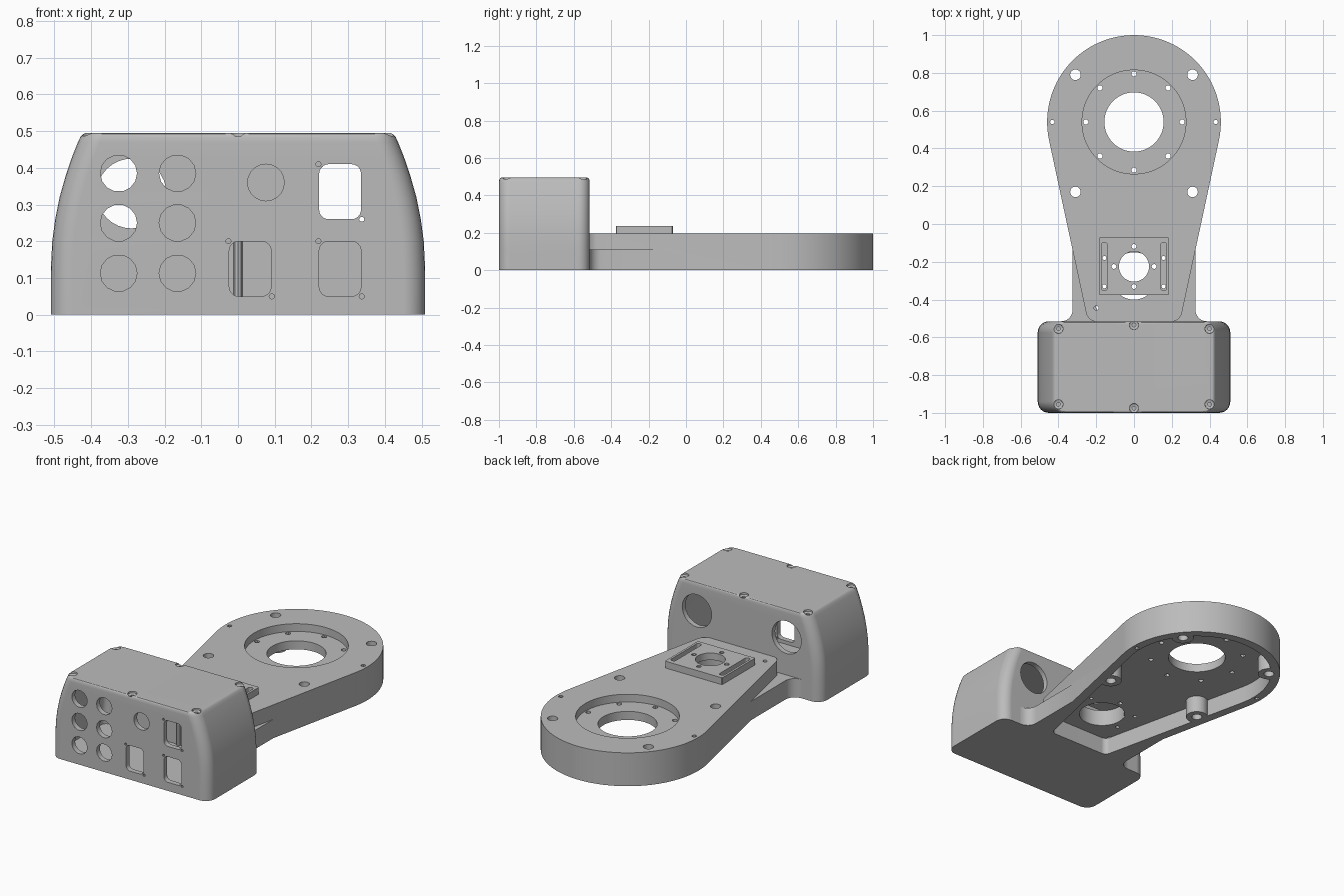
import bpy, bmesh
from math import sin, cos, radians

cube = bpy.data.objects.get("Cube")
if cube:
    bpy.data.objects.remove(cube, do_unlink=True)

grey = bpy.data.materials.new("plain_grey")
grey.use_nodes = True
COLOUR = (0.5, 0.5, 0.5, 1)
grey.diffuse_color = COLOUR
grey.node_tree.nodes["Principled BSDF"].inputs["Base Color"].default_value = COLOUR


# ---------- helpers ----------
def arc(cx, cy, r, a0, a1, n):
    return [(cx + r * cos(radians(a0 + (a1 - a0) * i / n)),
             cy + r * sin(radians(a0 + (a1 - a0) * i / n))) for i in range(n + 1)]


def circle(cx, cy, r, n=32):
    return arc(cx, cy, r, 0, 360, n)[:-1]


def rounded(cx, cy, hx, hy, r, n=6):
    pts = []
    for k, (sx, sy) in enumerate([(1, 1), (-1, 1), (-1, -1), (1, -1)]):
        pts += arc(cx + sx * (hx - r), cy + sy * (hy - r), r, 90 * k, 90 * k + 90, n)
    return pts


def mirror_outline(half):
    return half + [(-x, y) for x, y in reversed(half)]


def loft(name, rings):
    """Closed solid through rings of 3D points."""
    bm = bmesh.new()
    loops = [[bm.verts.new(p) for p in ring] for ring in rings]
    n = len(loops[0])
    for a, b in zip(loops, loops[1:]):
        for i in range(n):
            bm.faces.new((a[i], a[(i + 1) % n], b[(i + 1) % n], b[i]))
    bm.faces.new(loops[0])
    bm.faces.new(loops[-1])
    bmesh.ops.recalc_face_normals(bm, faces=bm.faces)
    mesh = bpy.data.meshes.new(name)
    bm.to_mesh(mesh)
    bm.free()
    ob = bpy.data.objects.new(name, mesh)
    bpy.context.collection.objects.link(ob)
    return ob


def prism(name, pts, a, b, axis="Z"):
    if axis == "Y":
        return loft(name, [[(u, t, v) for u, v in pts] for t in (a, b)])
    return loft(name, [[(u, v, t) for u, v in pts] for t in (a, b)])


def combine(target, other, operation="DIFFERENCE"):
    mod = target.modifiers.new("join", "BOOLEAN")
    mod.operation = operation
    mod.solver = "EXACT"
    mod.object = other
    bpy.context.view_layer.objects.active = target
    bpy.ops.object.modifier_apply(modifier=mod.name)
    bpy.data.objects.remove(other, do_unlink=True)


def cut(target, pts, a, b, axis="Z"):
    combine(target, prism("cutter", pts, a, b, axis))


def add(target, pts, a, b):
    combine(target, prism("addition", pts, a, b), "UNION")


# ---------- control box: rounded loft, hollow inside ----------
YC, HY, CORNER = -0.7575, 0.2425, 0.06
WIDTHS = [(0, 0.51), (0.12, 0.51), (0.2, 0.506), (0.26, 0.498), (0.32, 0.486),
          (0.38, 0.469), (0.43, 0.452), (0.47, 0.436)]


def box_ring(z, hx, inset=0.0):
    return [(x, y, z) for x, y in rounded(0, YC, hx - inset, HY - inset, CORNER - inset)]


outer = [box_ring(z, w) for z, w in WIDTHS]
outer += [box_ring(0.485, 0.431, 0.002), box_ring(0.492, 0.428, 0.006), box_ring(0.495, 0.427, 0.012)]
control_box = loft("control_box", outer)
WALL = 0.03
inner = [box_ring(max(z, WALL), w, WALL) for z, w in WIDTHS]
combine(control_box, loft("cavity", inner))

# post inside, under the middle screw
add(control_box, circle(0, -0.55, 0.012, 8), 0.02, 0.48)

# front panel openings
FRONT = (-1.1, -0.9)
for x in (-0.325, -0.165):
    for z in (0.385, 0.25, 0.113):
        cut(control_box, circle(x, z, 0.05, 14), *FRONT, "Y")
cut(control_box, circle(0.076, 0.36, 0.05, 20), *FRONT, "Y")
for x, z in [(0.278, 0.335), (0.278, 0.125), (0.033, 0.125)]:
    cut(control_box, rounded(x, z, 0.057, 0.075, 0.026), *FRONT, "Y")
    for s in (-1, 1):
        cut(control_box, circle(x + s * 0.059, z - s * 0.075, 0.007, 10), *FRONT, "Y")

# round openings in the back wall
for s in (-1, 1):
    cut(control_box, circle(s * 0.29, 0.33, 0.095), -0.6, -0.4, "Y")

# recessed lid screws, each with a small socket
screws = [(s * 0.4, y) for s in (-1, 1) for y in (-0.555, -0.955)] + [(0, -0.535), (0, -0.975)]
for x, y in screws:
    rings = [[(px, py, z) for px, py in circle(x, y, r, 16)]
             for z, r in ((0.481, 0.014), (0.486, 0.024), (0.51, 0.026))]
    combine(control_box, loft("countersink", rings))
    cut(control_box, circle(x, y, 0.01, 12), 0.472, 0.5)

# ---------- arm: teardrop plate with neck ----------
HUB = 0.54


def teardrop(r, foot_x, foot_y, foot_r):
    half = arc(0, HUB, r, 90, -12, 26)
    half += arc(foot_x, foot_y, foot_r, -12, -90, 6)
    return mirror_outline(half[1:]) + [(0, HUB + r)]


arm = prism("arm", teardrop(0.46, 0.195, -0.458, 0.06), 0, 0.195)
neck = [(0.325, -0.12)] + arc(0.385, -0.455, 0.06, 180, 270, 6) + [(0.385, -0.53)]
add(arm, mirror_outline(neck), 0, 0.11)

# hollow underside with mounting bosses
cut(arm, teardrop(0.41, 0.165, -0.44, 0.035), -0.1, 0.1)
bolts = [(s * 0.31, y) for s in (-1, 1) for y in (0.17, 0.79)]
for x, y in bolts:
    add(arm, circle(x, y, 0.06, 24), 0, 0.12)

# bearing seat and through holes
cut(arm, circle(0, HUB, 0.275, 64), 0.15, 0.3)
cut(arm, circle(0, HUB, 0.157, 48), -0.1, 0.3)
for x, y in bolts:
    cut(arm, circle(x, y, 0.028, 20), -0.1, 0.3)
for x, y in circle(0, HUB, 0.255, 8):
    cut(arm, circle(x, y, 0.014, 12), -0.1, 0.3)
for s in (-1, 1):
    cut(arm, circle(s * 0.432, HUB, 0.012, 12), -0.1, 0.3)
cut(arm, circle(0, -0.275, 0.125, 40), -0.1, 0.3)
cut(arm, circle(-0.2, -0.445, 0.012, 12), 0.1, 0.3)

# ---------- motor mount plate ----------
motor_plate = prism("motor_plate", rounded(0, -0.2225, 0.185, 0.1525, 0.004, 1), 0.194, 0.235)
cut(motor_plate, circle(0, -0.225, 0.08), 0.1, 0.3)
for x, y in circle(0, -0.225, 0.106, 4):
    for part in (motor_plate, arm):
        cut(part, circle(x, y, 0.013, 12), 0.05, 0.3)
for s in (-1, 1):
    cut(motor_plate, rounded(s * 0.157, -0.225, 0.015, 0.128, 0.012), 0.208, 0.3)
    for y in (-0.18, -0.33):
        for part in (motor_plate, arm):
            cut(part, circle(s * 0.157, y, 0.011, 12), 0.05, 0.3)

# ---------- finish ----------
for ob in (control_box, arm, motor_plate):
    ob.data.materials.clear()
    ob.data.materials.append(grey)
    bpy.ops.object.select_all(action="DESELECT")
    ob.select_set(True)
    bpy.context.view_layer.objects.active = ob
    bpy.ops.object.shade_smooth_by_angle(angle=radians(30))
    weighted = ob.modifiers.new("clean_shading", "WEIGHTED_NORMAL")
    weighted.keep_sharp = True
